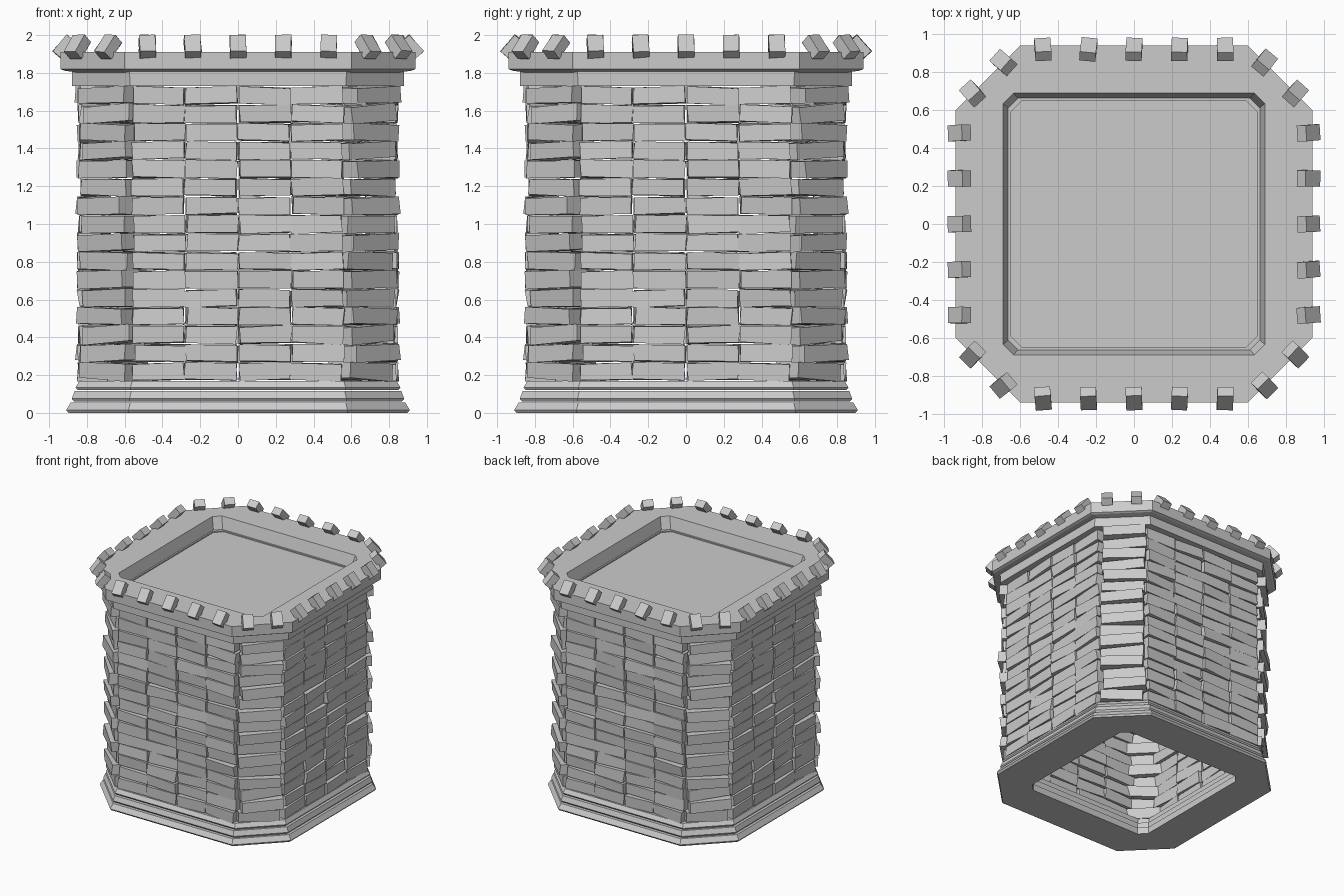
import bpy, bmesh, random
from math import pi, radians
from mathutils import Matrix, Vector

if "Cube" in bpy.data.objects:
    bpy.data.objects.remove(bpy.data.objects["Cube"])

random.seed(4)


def finish(name, bm):
    bmesh.ops.recalc_face_normals(bm, faces=bm.faces)
    me = bpy.data.meshes.new(name)
    bm.to_mesh(me)
    bm.free()
    ob = bpy.data.objects.new(name, me)
    bpy.context.collection.objects.link(ob)
    return ob


def octagon(bm, half, corner, z):
    h, c = half, corner
    pts = [(c, -h), (h, -c), (h, c), (c, h), (-c, h), (-h, c), (-h, -c), (-c, -h)]
    return [bm.verts.new((x, y, z)) for x, y in pts]


def loft(name, sections, closed):
    """Skin octagon sections; closed makes a hollow ring, otherwise ends are capped."""
    bm = bmesh.new()
    loops = [octagon(bm, *s) for s in sections]
    pairs = list(zip(loops, loops[1:]))
    if closed:
        pairs.append((loops[-1], loops[0]))
    else:
        bm.faces.new(loops[0])
        bm.faces.new(loops[-1])
    for a, b in pairs:
        for i in range(8):
            j = (i + 1) % 8
            bm.faces.new((a[i], a[j], b[j], b[i]))
    return finish(name, bm)


def box(bm, size, mat, wobble=0.0, offsets=None):
    verts = bmesh.ops.create_cube(bm, size=1)["verts"]
    for i, v in enumerate(verts):
        p = Vector([v.co[k] * size[k] for k in range(3)])
        if offsets:
            p += offsets[i]
        v.co = mat @ p


def jitter(a):
    return random.uniform(-a, a)


# stepped plinth
for i, (z0, z1, h0, h1, c) in enumerate([(0.0, 0.055, 0.91, 0.885, 0.58),
                                         (0.06, 0.115, 0.88, 0.865, 0.575),
                                         (0.12, 0.168, 0.86, 0.84, 0.57)]):
    inner = 0.59 + i * 0.02
    ic = inner - 0.06
    loft("plinth_course_%d" % (i + 1),
         [(inner, ic, z0), (h0 - 0.012, c, z0), (h0, c, z0 + 0.015),
          (h1, c - 0.01, z1), (inner, ic, z1)], True)

# brick wall: four bricks per side plus one on each cut corner, repeated round
ROWS, Z0, ROW_H = 16, 0.17, 0.0975
bm = bmesh.new()
for row in range(ROWS):
    z = Z0 + (row + 0.5) * ROW_H
    bricks = []
    for k in range(4):
        x = -0.42 + 0.28 * k + jitter(0.006)
        y = -0.757 + jitter(0.01)
        rot = Matrix.Rotation(radians(jitter(2.5)), 4, 'Z') @ Matrix.Rotation(radians(jitter(2)), 4, 'Y')
        bricks.append((Matrix.Translation((x, y, z)) @ rot, (0.272, 0.155, 0.09)))
    d = 0.935 + (0.02 if row % 2 else -0.012) + jitter(0.008)
    rot = Matrix.Rotation(radians(jitter(4)), 4, 'Z') @ Matrix.Rotation(radians(jitter(4)), 4, 'Y')
    bricks.append((Matrix.Rotation(pi / 4, 4, 'Z') @ Matrix.Translation((jitter(0.02), -d, z)) @ rot,
                   (0.335, 0.155, 0.088)))
    for mat, size in bricks:
        offs = [Vector((jitter(0.005), jitter(0.008), jitter(0.005))) for _ in range(8)]
        for q in range(4):
            box(bm, size, Matrix.Rotation(q * pi / 2, 4, 'Z') @ mat, offsets=offs)
finish("wall_bricks", bm)

# cornice band under the roof
loft("cornice_band", [(0.65, 0.59, 1.73), (0.88, 0.57, 1.73), (0.88, 0.575, 1.81),
                      (0.65, 0.59, 1.81)], True)

# roof slab with sunken deck
loft("roof_deck", [(0.70, 0.6, 1.78), (0.92, 0.6, 1.812), (0.94, 0.6, 1.82), (0.94, 0.6, 1.91),
                   (0.69, 0.635, 1.91), (0.66, 0.61, 1.80)], False)

# leaning battlement stones: five per side and two per cut corner
bm = bmesh.new()
for q in range(4):
    spots = [(-0.48 + 0.24 * k, -0.92, 0) for k in range(5)]
    spots += [(t, -1.088, pi / 4) for t in (-0.115, 0.115)]
    for x, y, a in spots:
        mat = (Matrix.Rotation(q * pi / 2 + a, 4, 'Z') @ Matrix.Translation((x, y, 1.938))
               @ Matrix.Rotation(radians(jitter(4)), 4, 'Z')
               @ Matrix.Rotation(radians(-41 + jitter(3)), 4, 'X')
               @ Matrix.Rotation(radians(jitter(3)), 4, 'Y'))
        box(bm, (0.085, 0.062, 0.115), mat)
finish("battlement_stones", bm)
